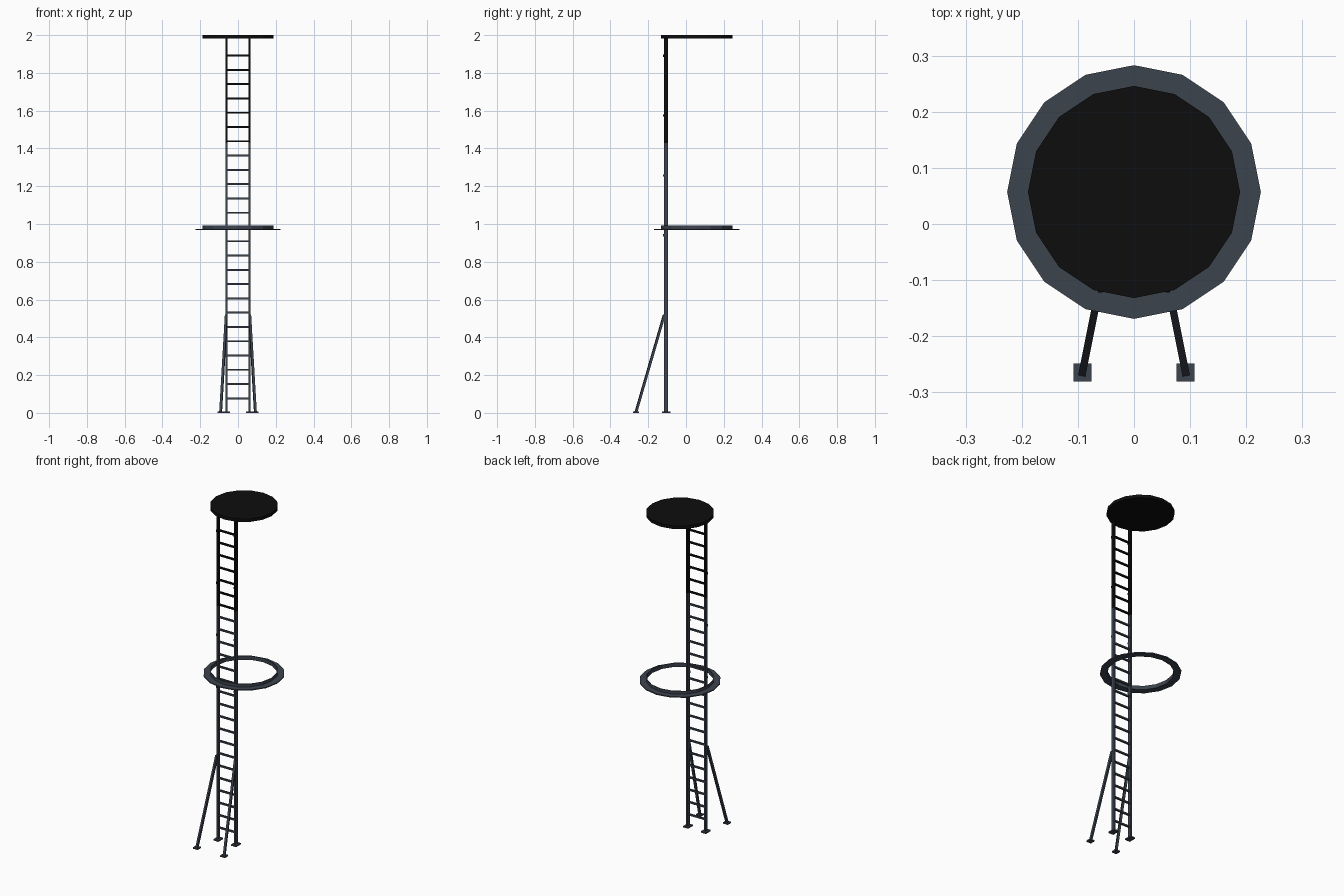
import bpy, bmesh, math
from mathutils import Vector, Matrix

cube = bpy.data.objects.get("Cube")
if cube:
    bpy.data.objects.remove(cube)


def material(name, rgb):
    m = bpy.data.materials.new(name)
    m.use_nodes = True
    m.diffuse_color = (*rgb, 1)
    m.node_tree.nodes["Principled BSDF"].inputs["Base Color"].default_value = (*rgb, 1)
    return m


SLATE = material("slate_grey", (0.045, 0.056, 0.076))
BLACK = material("black", (0.004, 0.004, 0.004))


def finish(bm, name, mat):
    bmesh.ops.recalc_face_normals(bm, faces=bm.faces)
    mesh = bpy.data.meshes.new(name)
    bm.to_mesh(mesh)
    bm.free()
    mesh.materials.append(mat)
    ob = bpy.data.objects.new(name, mesh)
    bpy.context.collection.objects.link(ob)
    return ob


def box(name, centre, size, mat, rot=Matrix()):
    bm = bmesh.new()
    m = Matrix.Translation(centre) @ rot @ Matrix.Diagonal((*size, 1))
    bmesh.ops.create_cube(bm, size=1, matrix=m)
    return finish(bm, name, mat)


def bar(name, a, b, width, mat):
    a, b = Vector(a), Vector(b)
    rot = (b - a).to_track_quat('Z', 'X').to_matrix().to_4x4()
    return box(name, (a + b) / 2, (width, width, (b - a).length), mat, rot)


def lathe(name, profile, mat, sides=16, closed=True):
    """Spin an (r, z) outline round the platform axis."""
    bm = bmesh.new()
    rings = []
    for i in range(sides):
        a = math.tau * i / sides
        rings.append([bm.verts.new((r * math.cos(a), CY + r * math.sin(a), z)) for r, z in profile])
    n = len(profile)
    for i in range(sides):
        p, q = rings[i], rings[(i + 1) % sides]
        for j in range(n if closed else n - 1):
            k = (j + 1) % n
            bm.faces.new((p[j], q[j], q[k], p[k]))
    if not closed:
        bm.faces.new([r[0] for r in rings])
        bm.faces.new([r[-1] for r in rings])
    return finish(bm, name, mat)


CY = 0.057         # platform axis
LY = -0.105        # ladder plane
RAIL_X = 0.06
SPLIT = 1.43       # height where the ladder turns black

# Top platform and middle ring
lathe("top_platform", [(0.189, 1.981), (0.189, 2.0)], BLACK, closed=False)
lathe("middle_ring", [(0.185, 0.968), (0.226, 0.968), (0.226, 0.974),
                      (0.189, 0.974), (0.189, 0.992), (0.185, 0.992)], SLATE)

# Rungs
for i in range(25):
    z = 0.077 + 0.0756 * i
    box(f"rung_{i + 1}", (0, LY, z), (2 * RAIL_X, 0.01, 0.01), BLACK if z > SPLIT else SLATE)

for side, s in (("right", -1), ("left", 1)):
    # Rails
    for part, lo, hi, mat in (("lower", 0, SPLIT, SLATE), ("upper", SPLIT, 1.983, BLACK)):
        box(f"{side}_{part}_rail", (s * RAIL_X, LY, (lo + hi) / 2), (0.01, 0.022, hi - lo), mat)
    # Fixing studs on the front of the rails
    for i in range(4):
        z = 0.94 + 0.317 * i
        box(f"{side}_stud_{i + 1}", (s * RAIL_X, LY - 0.012, z), (0.008, 0.01, 0.012),
            BLACK if z > SPLIT else SLATE)
    # Brace and foot plates
    bar(f"{side}_brace", (s * 0.092, -0.265, 0.004), (s * 0.062, -0.115, 0.52), 0.013, SLATE)
    box(f"{side}_brace_foot", (s * 0.092, -0.265, 0.004), (0.032, 0.032, 0.008), SLATE)
    box(f"{side}_rail_foot", (s * RAIL_X, LY, 0.004), (0.034, 0.046, 0.008), SLATE)
